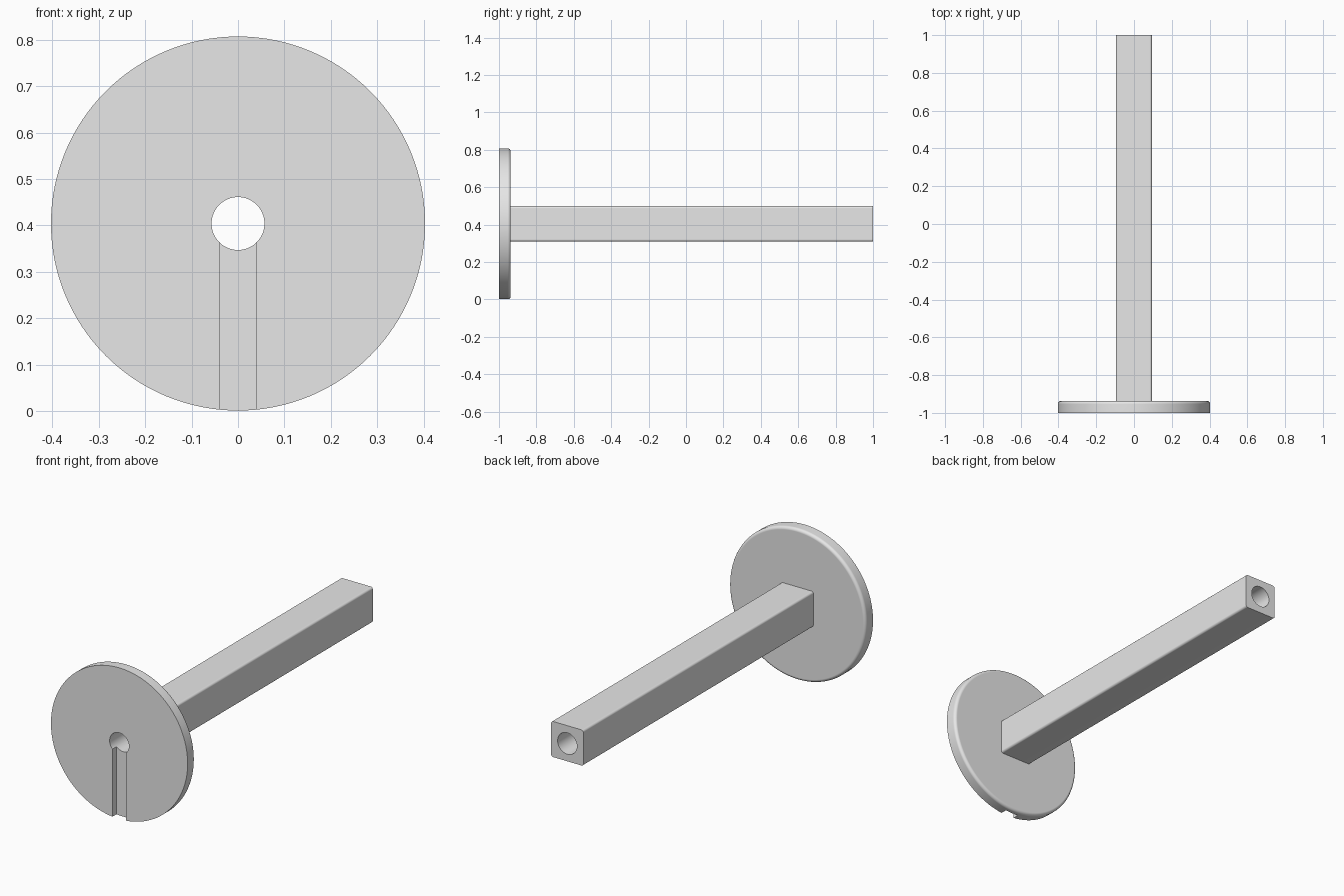
import bpy, bmesh, math
from mathutils import Matrix, Vector

cube = bpy.data.objects.get("Cube")
if cube:
    bpy.data.objects.remove(cube, do_unlink=True)

AXIS_Z = 0.404      # height of the centre line
FRONT, BACK = -1.0, 1.0
FLANGE_BACK = -0.937

grey = bpy.data.materials.new("light grey")
grey.use_nodes = True
grey.diffuse_color = (0.8, 0.8, 0.8, 1)
grey.node_tree.nodes["Principled BSDF"].inputs["Base Color"].default_value = (0.8, 0.8, 0.8, 1)


def add_object(name, bm):
    bmesh.ops.recalc_face_normals(bm, faces=bm.faces)
    mesh = bpy.data.meshes.new(name)
    bm.to_mesh(mesh)
    bm.free()
    mesh.materials.append(grey)
    obj = bpy.data.objects.new(name, mesh)
    bpy.context.collection.objects.link(obj)
    return obj


def cylinder(name, radius, y0, y1, sides, round_back=0):
    """Cylinder along y, optionally with a rounded back rim."""
    bm = bmesh.new()
    place = Matrix.Translation((0, (y0 + y1) / 2, AXIS_Z)) @ Matrix.Rotation(math.pi / 2, 4, 'X')
    bmesh.ops.create_cone(bm, cap_ends=True, segments=sides, radius1=radius,
                          radius2=radius, depth=y1 - y0, matrix=place)
    if round_back:
        rim = [e for e in bm.edges if all(v.co.y > y1 - 0.001 for v in e.verts)]
        bmesh.ops.bevel(bm, geom=rim, offset=round_back, segments=5,
                        profile=0.5, affect='EDGES')
    return add_object(name, bm)


def box(name, low, high, round_long=0):
    """Box between two corners, optionally with its long y edges rounded."""
    low, high = Vector(low), Vector(high)
    bm = bmesh.new()
    bmesh.ops.create_cube(bm, size=1, matrix=Matrix.Translation((low + high) / 2)
                          @ Matrix.Diagonal((*(high - low), 1)))
    if round_long:
        edges = [e for e in bm.edges if abs(e.verts[0].co.y - e.verts[1].co.y) > 0.5]
        bmesh.ops.bevel(bm, geom=edges, offset=round_long, segments=5,
                        profile=0.5, affect='EDGES')
    return add_object(name, bm)


def combine(target, other, operation):
    mod = target.modifiers.new(operation.lower(), 'BOOLEAN')
    mod.operation, mod.object, mod.solver = operation, other, 'EXACT'
    bpy.ops.object.modifier_apply(modifier=mod.name)
    bpy.data.objects.remove(other, do_unlink=True)


# Round flange with a softened back rim
body = cylinder("flanged_square_shaft", 0.403, FRONT, FLANGE_BACK, 128, 0.016)
bpy.ops.object.select_all(action='DESELECT')
body.select_set(True)
bpy.context.view_layer.objects.active = body

# Square shaft, bore through its length, and slot in the flange front
half = 0.095
shaft = box("shaft", (-half, -0.96, AXIS_Z - half), (half, BACK, AXIS_Z + half), 0.012)
combine(body, shaft, 'UNION')
bore = cylinder("bore", 0.057, FRONT - 0.1, BACK + 0.1, 64)
combine(body, bore, 'DIFFERENCE')
slot = box("slot", (-0.04, FRONT - 0.1, -0.1), (0.04, FRONT + 0.034, AXIS_Z))
combine(body, slot, 'DIFFERENCE')

# Smooth curves, crisp flat faces
bpy.ops.object.shade_smooth_by_angle(angle=math.radians(30))
normals = body.modifiers.new("flat_face_normals", 'WEIGHTED_NORMAL')
normals.keep_sharp = True
